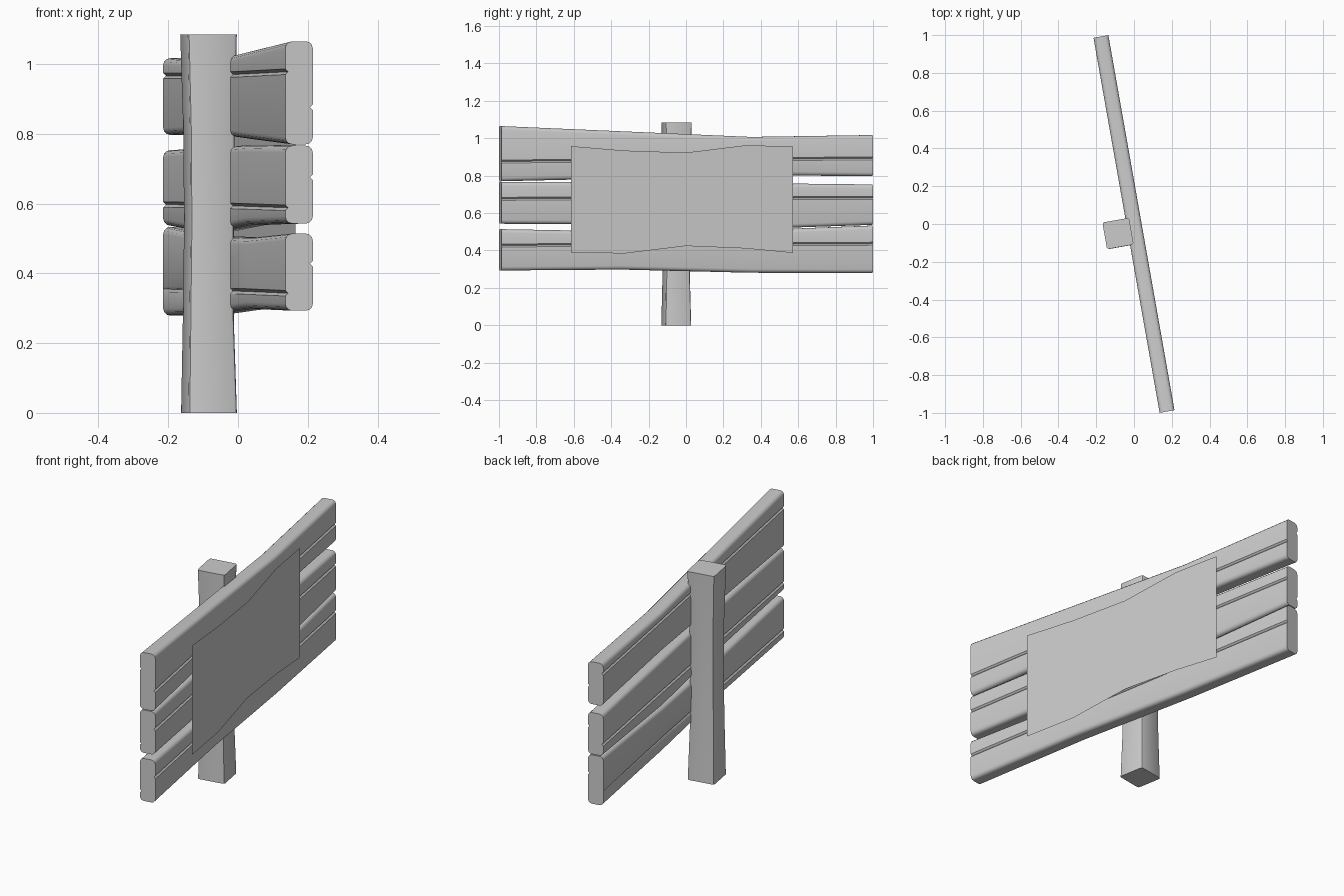
import bpy, bmesh, math

if "Cube" in bpy.data.objects:
    bpy.data.objects.remove(bpy.data.objects["Cube"])

TURN = math.radians(10)      # whole sign is turned on the spot
HALF, THICK = 1.008, 0.04    # plank half length, half thickness
STATIONS = [-HALF, -0.35, 0.35, HALF]


def finish(name, bm, smooth=True):
    bmesh.ops.recalc_face_normals(bm, faces=bm.faces)
    me = bpy.data.meshes.new(name)
    bm.to_mesh(me)
    bm.free()
    ob = bpy.data.objects.new(name, me)
    bpy.context.collection.objects.link(ob)
    ob.rotation_euler[2] = TURN
    if smooth:
        bpy.ops.object.select_all(action='DESELECT')
        ob.select_set(True)
        bpy.context.view_layer.objects.active = ob
        bpy.ops.object.shade_smooth_by_angle(angle=math.radians(35))
    return ob


def loft(name, rings):
    """Skin closed rings of points and cap both ends."""
    bm = bmesh.new()
    loops = [[bm.verts.new(p) for p in ring] for ring in rings]
    n = len(loops[0])
    for a, b in zip(loops, loops[1:]):
        for i in range(n):
            j = (i + 1) % n
            bm.faces.new((a[i], a[j], b[j], b[i]))
    bm.faces.new(loops[0])
    bm.faces.new(loops[-1])
    return finish(name, bm)


def corner(cx, cz, r, start, seg=3):
    return [(cx + r * math.cos(math.radians(start + 90 * k / seg)),
             cz + r * math.sin(math.radians(start + 90 * k / seg)))
            for k in range(seg + 1)]


def plank_profile(lo, hi, front, back, back_depth):
    """Rounded plank section with a V groove on the front and back faces."""
    r, w, d, t = 0.02, 0.008, 0.008, THICK
    pts = corner(t - r, lo + r, r, -90)
    pts += [(t, front - w), (t - d, front), (t, front + w)]
    pts += corner(t - r, hi - r, r, 0) + corner(-t + r, hi - r, r, 90)
    pts += [(-t, back + w), (-t + back_depth, back), (-t, back - w)]
    pts += corner(-t + r, lo + r, r, 180)
    return pts


# Planks: bottom heights, top heights, front groove, back groove (at the four stations)
PLANKS = {
    "top_plank": ([0.77, 0.785, 0.803, 0.797], [1.065, 1.037, 1.007, 1.017],
                  [0.876, 0.88, 0.888, 0.892], [0.978, 0.972, 0.966, 0.966], 0.008),
    "middle_plank": ([0.543, 0.539, 0.515, 0.537], [0.766, 0.768, 0.76, 0.753],
                     [0.676, 0.68, 0.68, 0.68], [0.588, 0.592, 0.596, 0.597], 0.008),
    "bottom_plank": ([0.293, 0.298, 0.281, 0.279], [0.514, 0.502, 0.508, 0.533],
                     [0.427, 0.43, 0.433, 0.436], [0.343, 0.348, 0.352, 0.355], 0.0),
}
for name, (lo, hi, front, back, end_depth) in PLANKS.items():
    rings = []
    for i, y in enumerate(STATIONS):
        depth = end_depth if i == 3 else 0.008
        prof = plank_profile(lo[i], hi[i], front[i], back[i], depth)
        rings.append([(x, y, z) for x, z in prof])
    loft(name, rings)

# Post: square section with slightly rounded corners, waisted in the middle
POST = [(0.0, 0.141, -0.091, -0.037), (0.27, 0.129, -0.093, -0.037),
        (0.54, 0.126, -0.091, -0.036), (0.81, 0.13, -0.091, -0.036),
        (1.085, 0.143, -0.092, -0.035)]
rings = []
for z, width, cx, cy in POST:
    r = 0.01
    h = width / 2 - r
    ring = []
    for k, (sx, sy) in enumerate([(1, 1), (-1, 1), (-1, -1), (1, -1)]):
        ring += [(x, y, z) for x, y in corner(cx + sx * h, cy + sy * h, r, 90 * k, 2)]
    rings.append(ring)
loft("post", rings)

# Poster: one thin sheet with wavy top and bottom edges
POSTER = [(-0.635, 0.389, 0.958), (-0.342, 0.384, 0.934), (-0.01, 0.424, 0.923),
          (0.311, 0.411, 0.962), (0.572, 0.387, 0.957)]
bm = bmesh.new()
cols = [(bm.verts.new((0.056, y, a)), bm.verts.new((0.056, y, b))) for y, a, b in POSTER]
for (a, b), (c, d) in zip(cols, cols[1:]):
    bm.faces.new((a, c, d, b))
finish("poster_sheet", bm, smooth=False)
